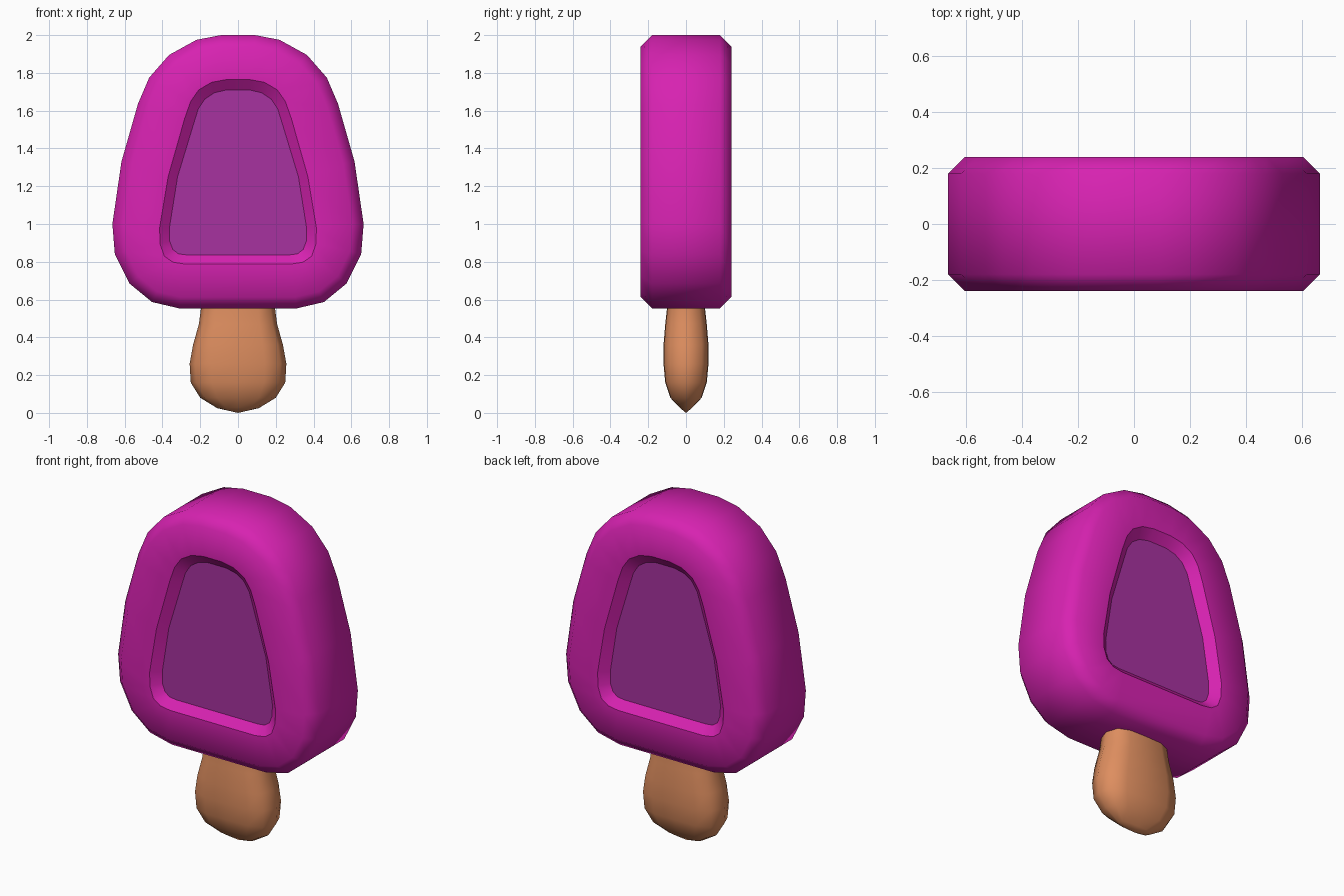
import bpy, bmesh
from mathutils import Vector

if "Cube" in bpy.data.objects:
    bpy.data.objects.remove(bpy.data.objects["Cube"])


def material(name, rgb):
    m = bpy.data.materials.new(name)
    m.diffuse_color = (*rgb, 1)
    m.use_nodes = True
    m.node_tree.nodes["Principled BSDF"].inputs["Base Color"].default_value = m.diffuse_color
    return m


magenta = material("magenta_ice", (0.68, 0.016, 0.44))
purple = material("purple_ice", (0.39, 0.032, 0.35))
wood = material("wood", (0.73, 0.27, 0.115))


def mirrored(half):
    """Close a right-hand half outline (top to bottom) into a full loop."""
    return half + [(-x, z) for x, z in reversed(half)]


def inset(loop, d):
    """Move a clockwise loop inwards by d along its corner bisectors."""
    out = []
    for i, p in enumerate(loop):
        p, a, b = Vector(p), Vector(loop[i - 1]), Vector(loop[(i + 1) % len(loop)])
        e1, e2 = (p - a).normalized(), (b - p).normalized()
        n1, n2 = Vector((e1.y, -e1.x)), Vector((e2.y, -e2.x))
        out.append(tuple(p + (n1 + n2) * d / (1 + n1.dot(n2))))
    return out


def skin(bm, rings):
    """Join successive vertex rings with quads."""
    for r, s in zip(rings, rings[1:]):
        n = len(r)
        for i in range(n):
            j = (i + 1) % n
            bm.faces.new((r[i], r[j], s[j], s[i]))


def finish(bm, name, mats):
    bmesh.ops.recalc_face_normals(bm, faces=bm.faces[:])
    for f in bm.faces:
        f.smooth = True
    me = bpy.data.meshes.new(name)
    bm.to_mesh(me)
    bm.free()
    for m in mats:
        me.materials.append(m)
    ob = bpy.data.objects.new(name, me)
    bpy.context.collection.objects.link(ob)
    return ob


# Ice body: chamfered slab with a sloped recess on front and back
outer = mirrored([(0.09, 2.0), (0.22, 1.975), (0.365, 1.895), (0.47, 1.775),
                  (0.53, 1.635), (0.617, 1.33), (0.665, 1.0), (0.652, 0.84),
                  (0.575, 0.685), (0.455, 0.587), (0.31, 0.553)])
rim = mirrored([(0.06, 1.765), (0.14, 1.75), (0.208, 1.71), (0.25, 1.65),
                (0.282, 1.56), (0.37, 1.25), (0.415, 0.98), (0.413, 0.895),
                (0.39, 0.83), (0.345, 0.798), (0.28, 0.788)])
floor = mirrored([(0.06, 1.71), (0.125, 1.695), (0.175, 1.662), (0.21, 1.61),
                  (0.232, 1.54), (0.32, 1.25), (0.363, 0.98), (0.362, 0.91),
                  (0.345, 0.865), (0.315, 0.842), (0.27, 0.836)])
chamfer = inset(outer, 0.06)
stack = [(floor, -0.195), (rim, -0.24), (chamfer, -0.24), (outer, -0.18)]
stack += [(loop, -y) for loop, y in reversed(stack)]

bm = bmesh.new()
rings = [[bm.verts.new((x, y, z)) for x, z in loop] for loop, y in stack]
skin(bm, rings)
for ring in (rings[0], rings[-1]):
    bm.faces.new(ring).material_index = 1
for ring in (rings[0], rings[1], rings[-2], rings[-1]):   # crisp recess edges
    for i, v in enumerate(ring):
        bm.edges.get((v, ring[i - 1])).smooth = False
finish(bm, "ice_body", [magenta, purple])

# Stick: rounded flat section lofted along z (height, half width, half depth)
levels = [(0.025, 0.11, 0.03), (0.08, 0.2, 0.083), (0.16, 0.25, 0.11),
          (0.26, 0.256, 0.119), (0.36, 0.238, 0.119), (0.47, 0.207, 0.11),
          (0.56, 0.195, 0.1), (0.65, 0.195, 0.1)]
quarter = [(1, 0), (0.88, 0.7), (0.55, 0.97)]
section = quarter + [(0, 1)] + [(-x, y) for x, y in reversed(quarter)]
section += [(x, -y) for x, y in reversed(section[1:-1])]

bm = bmesh.new()
rings = [[bm.verts.new((x * w, y * d, z)) for x, y in section] for z, w, d in levels]
skin(bm, rings)
bm.faces.new(rings[-1])
tip = bm.verts.new((0, 0, 0))
for i, v in enumerate(rings[0]):
    bm.faces.new((tip, v, rings[0][i - 1]))
finish(bm, "stick", [wood])
